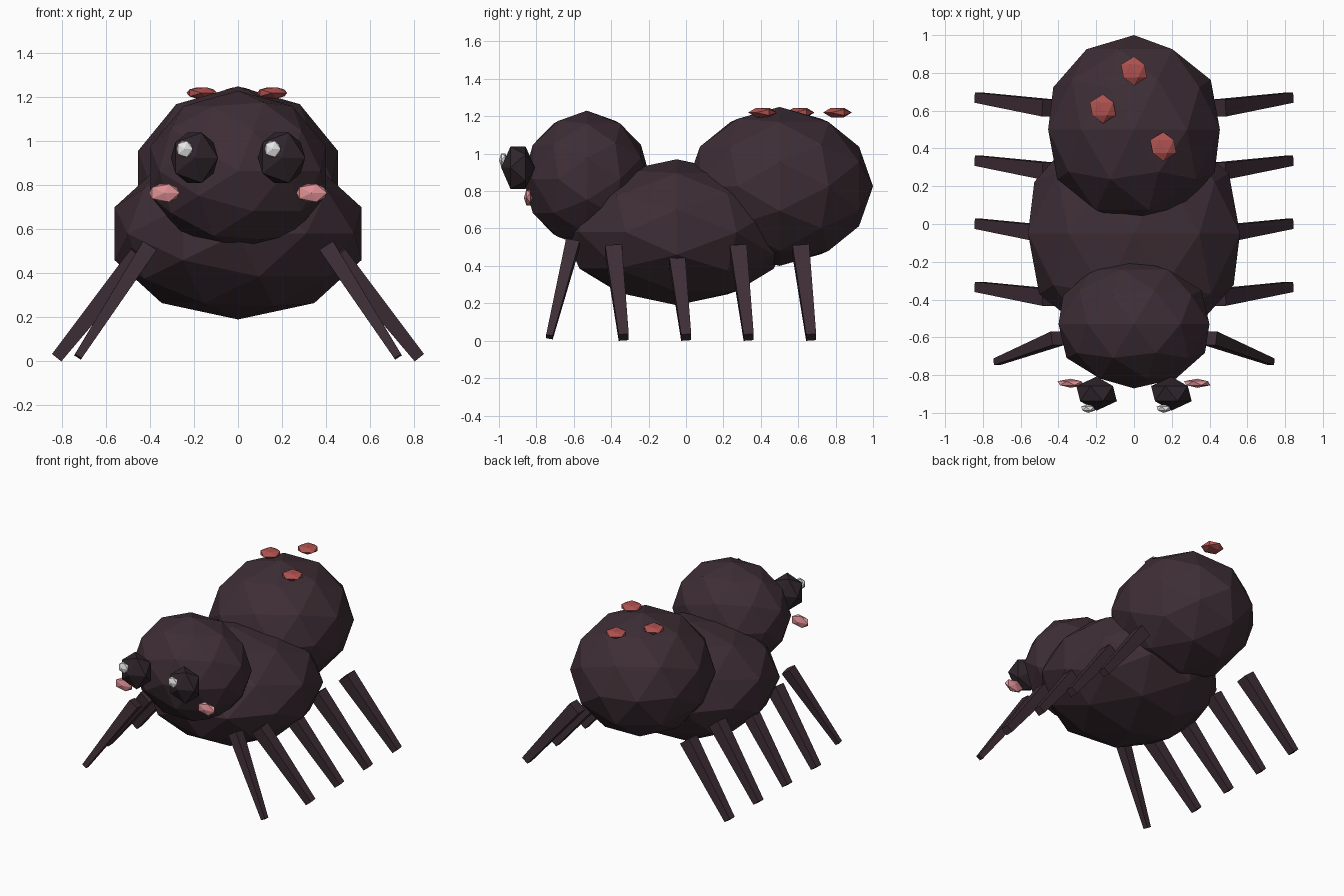
import bpy, math
from mathutils import Vector, Matrix

if "Cube" in bpy.data.objects:
    bpy.data.objects.remove(bpy.data.objects["Cube"])


def material(name, color):
    m = bpy.data.materials.new(name)
    m.diffuse_color = (*color, 1)
    m.use_nodes = True
    m.node_tree.nodes["Principled BSDF"].inputs["Base Color"].default_value = m.diffuse_color
    return m


SHELL = material("dark plum shell", (0.048, 0.027, 0.036))
EYE = material("dark eye", (0.028, 0.018, 0.023))
SPOT = material("red spot", (0.43, 0.085, 0.08))
CHEEK = material("pink cheek", (0.72, 0.28, 0.30))
SHINE = material("white shine", (0.82, 0.82, 0.82))


def ball(name, center, radii, mat, subdivisions=1):
    """Faceted ellipsoid with its poles along y."""
    bpy.ops.mesh.primitive_ico_sphere_add(subdivisions=subdivisions, radius=1)
    ob = bpy.context.object
    ob.name = name
    ob.data.transform(Matrix.Rotation(math.pi / 2, 4, 'X'))
    ob.data.transform(Matrix.Diagonal((*radii, 1)))
    ob.location = center
    ob.data.materials.append(mat)
    return ob


def leg(name, top, foot, top_half, foot_half):
    """Square tapered bar from top to foot."""
    top, foot = Vector(top), Vector(foot)
    d = foot - top
    bpy.ops.mesh.primitive_cone_add(vertices=4, radius1=foot_half * math.sqrt(2),
                                    radius2=top_half * math.sqrt(2), depth=d.length)
    ob = bpy.context.object
    ob.name = name
    ob.data.transform(Matrix.Rotation(math.pi / 4, 4, 'Z'))
    z = -d.normalized()
    x = Vector((0, 1, 0)).cross(z).normalized()
    y = z.cross(x)
    frame = Matrix((x, y, z)).transposed().to_4x4()
    ob.matrix_world = Matrix.Translation((top + foot) / 2) @ frame
    ob.data.materials.append(SHELL)


# Body segments
ball("thorax", (0, -0.05, 0.58), (0.59, 0.61, 0.39), SHELL, 2)
ball("head", (0, -0.53, 0.865), (0.42, 0.34, 0.365), SHELL, 2)
ball("abdomen", (0, 0.5, 0.825), (0.478, 0.5, 0.425), SHELL, 2)

for side, s in (("left", -1), ("right", 1)):
    # Eyes with a shine, and cheeks
    ball(side + "_eye", (s * 0.198, -0.898, 0.925), (0.12, 0.09, 0.134), EYE)
    ball(side + "_eye_shine", (s * 0.2 - 0.043, -0.977, 0.965), (0.042, 0.023, 0.043), SHINE)
    ball(side + "_cheek", (s * 0.335, -0.843, 0.765), (0.078, 0.024, 0.048), CHEEK)

    # Thin front leg, then four evenly spaced legs
    leg(side + "_front_leg", (s * 0.405, -0.605, 0.52), (s * 0.728, -0.73, 0.02), 0.037, 0.018)
    for i in range(4):
        y = -0.333 + i * 0.334
        leg(f"{side}_leg_{i + 1}", (s * 0.45, y - 0.055, 0.485), (s * 0.823, y, 0.018), 0.045, 0.027)

# Spots over the abdomen
for i, (x, y) in enumerate(((0, 0.81), (-0.165, 0.61), (0.155, 0.41))):
    ball(f"back_spot_{i + 1}", (x, y, 1.22), (0.077, 0.077, 0.03), SPOT)
